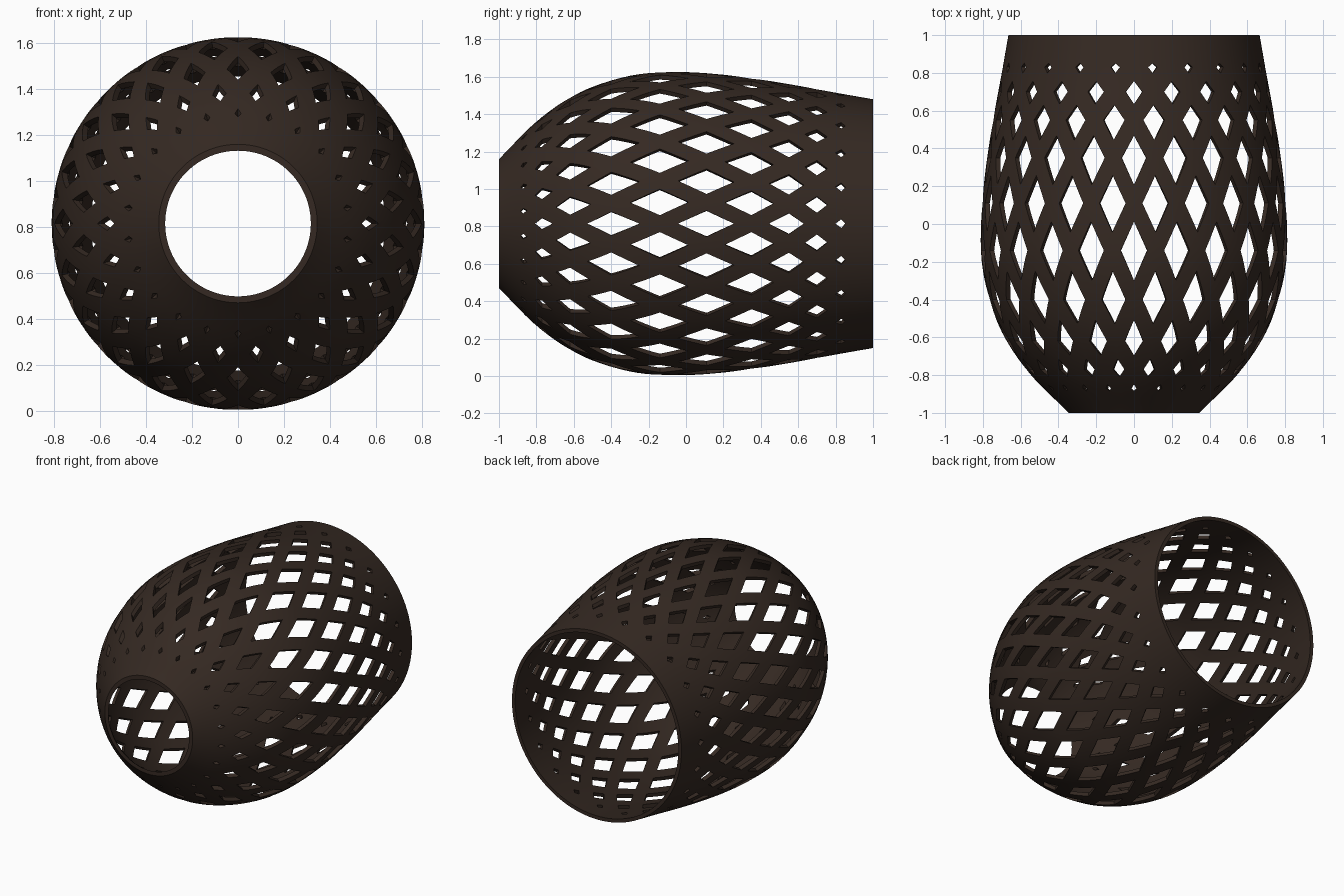
import bpy, bmesh, math
from mathutils import Vector

if "Cube" in bpy.data.objects:
    bpy.data.objects.remove(bpy.data.objects["Cube"])

N = 22                       # holes around each row
STEP = 2 * math.pi / N
H = STEP / 2
ZC = 0.815                   # height of the horizontal axis
T = 0.025                    # wall thickness

# Barrel radius, sampled at y = -1.0, -0.8 ... 1.0
PROFILE = [0.345, 0.545, 0.685, 0.765, 0.806, 0.81, 0.796, 0.77, 0.737, 0.70, 0.665]

# Lattice row positions along y, and hole size relative to its diamond cell
ROWS = [-0.94, -0.87, -0.77, -0.62, -0.40, -0.14, 0.11, 0.35, 0.55, 0.70, 0.83, 0.92]
OPEN = [0, 0.20, 0.37, 0.50, 0.58, 0.61, 0.61, 0.59, 0.53, 0.43, 0.24, 0]


def radius(y):
    """Smooth curve through the profile samples."""
    t = min(max((y + 1) / 0.2, 0), 9.99999)
    i = int(t)
    t -= i
    p1, p2 = PROFILE[i], PROFILE[i + 1]
    p0 = PROFILE[i - 1] if i > 0 else 2 * p1 - p2
    p3 = PROFILE[i + 2] if i < 9 else 2 * p2 - p1
    return p1 + 0.5 * t * (p2 - p0 + t * (2 * p0 - 5 * p1 + 4 * p2 - p3
                           + t * (3 * (p1 - p2) + p3 - p0)))


def on_shell(a, y, inner=False):
    r = radius(y)
    if inner:
        slope = (radius(y + 0.01) - radius(y - 0.01)) / 0.02
        r -= T * math.sqrt(1 + slope * slope)
    return Vector((r * math.cos(a), y, ZC + r * math.sin(a)))


bm = bmesh.new()


def patch(p, q, p2, q2, along=4, across=2):
    """Curved strip between edge p-q and edge p2-q2, given as (angle, y)."""
    p, q, p2, q2 = map(Vector, (p, q, p2, q2))
    grid = []
    for j in range(across + 1):
        a, b = p.lerp(p2, j / across), q.lerp(q2, j / across)
        grid.append([bm.verts.new(on_shell(*a.lerp(b, i / along)))
                     for i in range(along + 1)])
    for j in range(across):
        for i in range(along):
            bm.faces.new((grid[j][i], grid[j][i + 1], grid[j + 1][i + 1], grid[j + 1][i]))


# Diamond cells, each a ring of four strips around its hole
for j in range(1, len(ROWS) - 1):
    for k in range(N):
        a = (k + 0.5 * (j % 2)) * STEP
        centre = Vector((a, ROWS[j]))
        corners = [Vector(c) for c in ((a, ROWS[j - 1]), (a + H, ROWS[j]),
                                       (a, ROWS[j + 1]), (a - H, ROWS[j]))]
        for m in range(4):
            p, q = corners[m], corners[(m + 1) % 4]
            patch(p, q, centre.lerp(p, OPEN[j]), centre.lerp(q, OPEN[j]))

# Solid bands from the zigzag ends of the lattice to both rims
for tip, side, rim, j in ((ROWS[0], ROWS[1], -1, 1), (ROWS[-1], ROWS[-2], 1, len(ROWS) - 2)):
    for k in range(N):
        a = (k + 0.5 * (j % 2)) * STEP
        for s in (-H, H):
            patch((a, tip), (a + s, side), (a, rim), (a + s, rim), 4, 4)

bmesh.ops.remove_doubles(bm, verts=bm.verts[:], dist=0.0005)

# Inner wall, joined to the outer one along the holes and rims
edges = [e for e in bm.edges if e.is_boundary]
faces = bm.faces[:]
inner = {v: bm.verts.new(on_shell(math.atan2(v.co.z - ZC, v.co.x), v.co.y, True))
         for v in bm.verts[:]}
for f in faces:
    bm.faces.new([inner[v] for v in reversed(f.verts)])
for e in edges:
    u, v = e.verts
    bm.faces.new((u, v, inner[v], inner[u]))
bmesh.ops.recalc_face_normals(bm, faces=bm.faces[:])

mesh = bpy.data.meshes.new("lattice_shell")
bm.to_mesh(mesh)
bm.free()
shell = bpy.data.objects.new("lattice_shell", mesh)
bpy.context.collection.objects.link(shell)

mat = bpy.data.materials.new("burnt_dark")
mat.diffuse_color = (0.035, 0.022, 0.016, 1)
mat.use_nodes = True
mat.node_tree.nodes["Principled BSDF"].inputs["Base Color"].default_value = mat.diffuse_color
mesh.materials.append(mat)

bpy.context.view_layer.objects.active = shell
shell.select_set(True)
bpy.ops.object.shade_smooth_by_angle(angle=math.radians(35))
